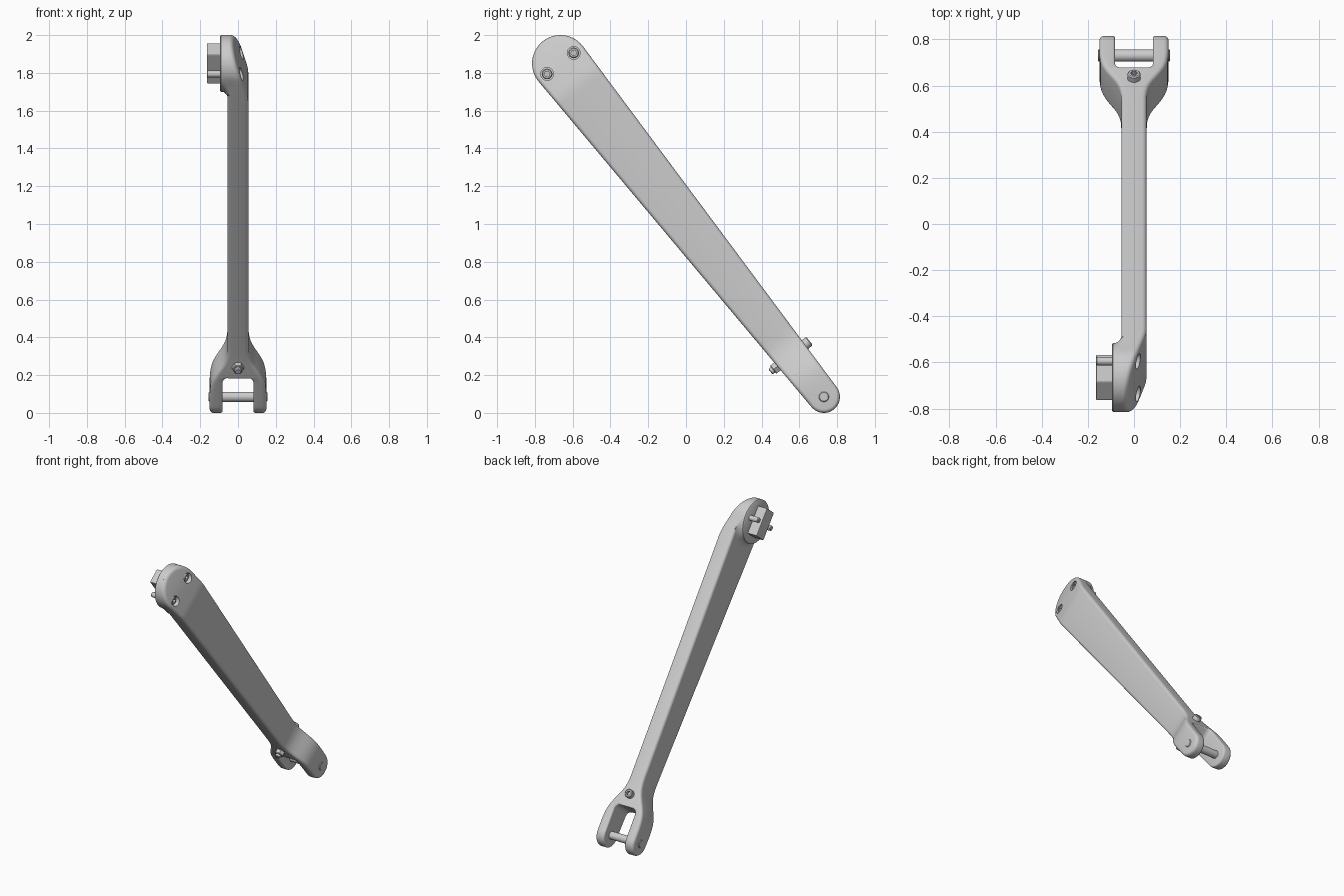
import bpy, bmesh, math
from mathutils import Vector

if "Cube" in bpy.data.objects:
    bpy.data.objects.remove(bpy.data.objects["Cube"])

# Arm frame: u runs from the fork pin to the round end, v is across the arm, x is thickness
P1, P2 = Vector((0, .73, .085)), Vector((0, -.665, 1.85))
R1, R2 = .085, .15
L = (P2 - P1).length
EU = (P2 - P1) / L
EV = Vector((0, EU.z, -EU.y))
N = 24


def W(x, u, v):
    return P1 + Vector((x, 0, 0)) + EU * u + EV * v


def make(name, verts, faces):
    bm = bmesh.new()
    vs = [bm.verts.new(p) for p in verts]
    for f in faces:
        bm.faces.new([vs[i] for i in f])
    bmesh.ops.recalc_face_normals(bm, faces=bm.faces)
    me = bpy.data.meshes.new(name)
    bm.to_mesh(me)
    bm.free()
    ob = bpy.data.objects.new(name, me)
    bpy.context.collection.objects.link(ob)
    return ob


def smooth(ob, angle=35):
    bpy.ops.object.select_all(action='DESELECT')
    ob.select_set(True)
    bpy.context.view_layer.objects.active = ob
    bpy.ops.object.shade_smooth_by_angle(angle=math.radians(angle))


def bands(rings, n):
    return [(a * n + i, a * n + (i + 1) % n, (a + 1) * n + (i + 1) % n, (a + 1) * n + i)
            for a in range(rings - 1) for i in range(n)]


def stack(name, rings, point):
    """Turned part from (radius, height, is_hex) rings."""
    verts = []
    for r, h, hexa in rings:
        for i in range(N):
            t = 2 * math.pi * i / N
            k = math.cos(math.pi / 6) / math.cos(t % (math.pi / 3) - math.pi / 6) if hexa else 1
            verts.append(point(r * k * math.cos(t), r * k * math.sin(t), h))
    m = len(rings)
    ob = make(name, verts, bands(m, N) + [range(N), range((m - 1) * N, m * N)])
    smooth(ob)
    return ob


def along_x(u, v):
    return lambda a, b, h: W(h, u + a, v + b)


def along_v(u):
    return lambda a, b, h: W(a, u + b, h)


def prism(name, pts, lo, hi, point):
    n = len(pts)
    verts = [point(a, b, h) for h in (lo, hi) for a, b in pts]
    return make(name, verts, bands(2, n) + [range(n), range(n, 2 * n)])


def lerp(knots, u):
    if u <= knots[0][0]:
        return knots[0][1]
    for (a, x), (b, y) in zip(knots, knots[1:]):
        if u <= b:
            return x + (y - x) * (u - a) / (b - a)
    return knots[-1][1]


# Thickness profile along the arm, averaged to soften its bends
FORK = [(.09, .15), (.16, .142), (.21, .122), (.29, .076), (.34, .06), (.39, .055)]
SLOPE = FORK + [(2.11, .055), (2.253, .018), (2.42, -.036)]


def right(u):
    return sum(lerp(SLOPE, u + d * .01) for d in range(-3, 4)) / 7


def left(u):
    if u > 1:
        return lerp([(L - .02, -.055), (L + .02, -.09)], u)
    return -sum(lerp(FORK, u + d * .01) for d in range(-3, 4)) / 7


# Arm body: outline around two circles, with rounded edges
def outline(inset):
    r1, r2 = R1 - inset, R2 - inset
    t0 = math.pi / 2 + math.asin((R2 - R1) / L)
    arc = lambda c, r, t: (c + r * math.cos(t), r * math.sin(t))
    up = [arc(0, r1, math.pi + (t0 - math.pi) * i / 12) for i in range(13)]
    a, b = up[-1], arc(L, r2, t0)
    us = [.02 * i for i in range(1, 22)] + [.9, 1.4, 1.9] + [2.04 + .02 * i for i in range(10)]
    up += [(a[0] + (b[0] - a[0]) * u / L, a[1] + (b[1] - a[1]) * u / L) for u in us]
    up += [arc(L, r2, t0 * (1 - i / 18)) for i in range(19)]
    up[0], up[-1] = (-r1, 0), (L + r2, 0)
    return up


ROUND = .02
steps = [math.pi / 2 * k / 5 for k in range(6)]
side = [(ROUND * (1 - math.sin(a)), ROUND * (1 - math.cos(a))) for a in steps]
verts = []
for ins, dx, s in [(i, d, 1) for i, d in side] + [(i, d, -1) for i, d in reversed(side)]:
    up = outline(ins)
    ring = up + [(u, -v) for u, v in up[-2:0:-1]]
    verts += [W(right(u) - dx if s > 0 else left(u) + dx, u, v) for u, v in ring]
m, n = len(up), len(ring)
faces = bands(12, n)
for base in (0, 11 * n):
    for i in range(m - 1):
        q = [base + i, base + i + 1, base + (n - i - 1) % n, base + (n - i) % n]
        faces.append(list(dict.fromkeys(q)))
arm = make("arm", verts, faces)


def cut(ob, cutter):
    mod = ob.modifiers.new("cut", 'BOOLEAN')
    mod.object, mod.operation, mod.solver = cutter, 'DIFFERENCE', 'EXACT'
    cutter.hide_render = True


# Fork slot with rounded inner corners
c = .035
corner = [(.082 - c + c * math.cos(t), .195 - c + c * math.sin(t)) for t in steps]
pts = [(.082, -.2)] + corner + [(-x, u) for x, u in reversed(corner)] + [(-.082, -.2)]
cutters = [prism("slot_cutter", pts, -.2, .2, lambda x, u, v: W(x, u, v))]
cut(arm, cutters[0])
bev = arm.modifiers.new("edges", 'BEVEL')
bev.limit_method, bev.angle_limit = 'ANGLE', math.radians(55)
bev.width, bev.segments, bev.use_clamp_overlap = .01, 3, False

# Counterbores for the two bolts
for v in (-.09, .09):
    cb = stack("bore_cutter", [(.034, -.035, 0), (.034, .2, 0)], along_x(L, v))
    cutters.append(cb)
    cut(arm, cb)

bpy.context.view_layer.update()
dg = bpy.context.evaluated_depsgraph_get()
baked = bpy.data.meshes.new_from_object(arm.evaluated_get(dg))
arm.modifiers.clear()
arm.data = baked
smooth(arm, 40)
for cb in cutters:
    bpy.data.objects.remove(cb)

# Round mounting boss, flaring into the arm on its inner half
NB = 64
rows = [(.144, -.095, 0), (.15, -.09, 0), (.15, -.08, 0), (.15, -.07, .006),
        (.15, -.06, .018), (.15, -.053, .035), (.15, -.045, .035)]
verts = []
for r, x, flare in rows:
    for i in range(NB):
        t = 2 * math.pi * i / NB
        rr = r + flare * max(0, -math.cos(t)) ** .5
        u, v = rr * math.cos(t), rr * math.sin(t)
        lim = .1503 + min(0, u) * .029
        verts.append(W(x, L + u, max(-lim, min(lim, v))))
boss = make("mounting_boss", verts, bands(len(rows), NB) + [range(NB), range(6 * NB, 7 * NB)])
smooth(boss, 50)

# Rectangular key on the boss
key = prism("key_block", [(-.097, -.051), (.097, -.051), (.097, .051), (-.097, .051)],
            -.165, -.08, along_x(L, 0))
kb = key.modifiers.new("edges", 'BEVEL')
kb.width, kb.segments = .005, 2


def socket_head(r, lo, hi):
    s = 1 if hi > lo else -1
    return [(r, lo, 0), (r, hi - s * .005, 0), (r - .005, hi, 0), (r * .55, hi, 1), (r * .55, hi - s * .02, 1)]


# Mounting bolts: socket head in the counterbore, shank past the boss
for tag, v in (("lower", -.09), ("upper", .09)):
    rings = [(.014, -.165, 0), (.018, -.161, 0), (.018, -.04, 0)] + socket_head(.028, -.04, .008)
    stack("mounting_bolt_" + tag, rings, along_x(L, v))

# Fork pin
stack("fork_pin", [(.023, -.155, 0), (.027, -.151, 0), (.027, .151, 0), (.023, .155, 0)], along_x(0, 0))

# Clamp bolt through the fork neck: head above, nut and tip below
stack("clamp_bolt_head", socket_head(.028, .06, .124), along_v(.279))
stack("clamp_nut", [(.031, -.07, 1), (.031, -.118, 1), (.027, -.122, 1)], along_v(.279))
stack("clamp_bolt_tip", [(.018, -.07, 0), (.018, -.136, 0), (.014, -.14, 0)], along_v(.279))
